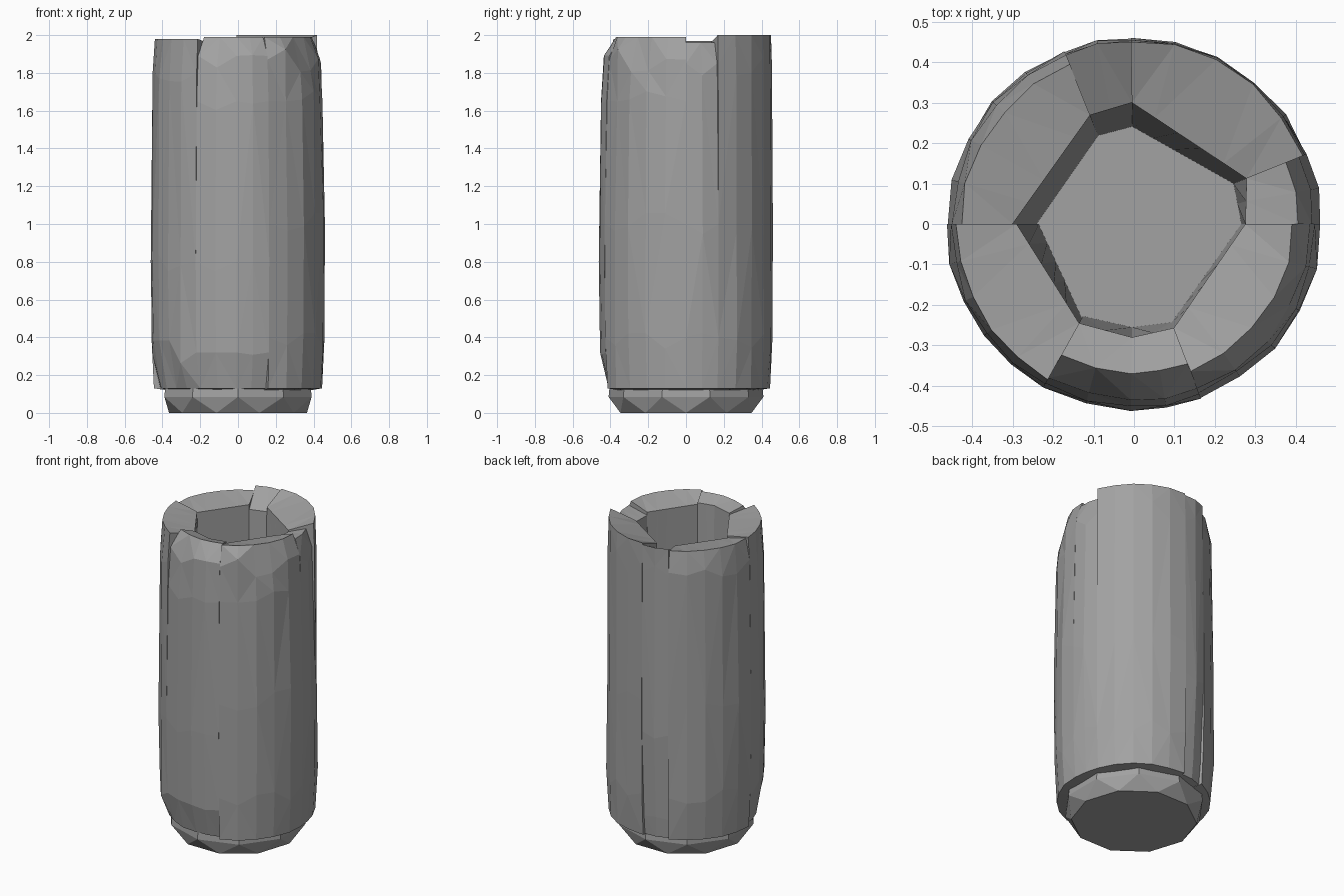
import bpy, bmesh, random
from math import radians, cos, sin

random.seed(4)
if "Cube" in bpy.data.objects:
    bpy.data.objects.remove(bpy.data.objects["Cube"])

stone = bpy.data.materials.new("stone grey")
stone.use_nodes = True
GREY = (0.36, 0.36, 0.36, 1)
stone.diffuse_color = GREY
stone.node_tree.nodes["Principled BSDF"].inputs["Base Color"].default_value = GREY


def polar(r, deg, z):
    return (r * cos(radians(deg)), r * sin(radians(deg)), z)


def finish(name, bm):
    bmesh.ops.recalc_face_normals(bm, faces=bm.faces[:])
    mesh = bpy.data.meshes.new(name)
    bm.to_mesh(mesh)
    bm.free()
    mesh.materials.append(stone)
    obj = bpy.data.objects.new(name, mesh)
    bpy.context.collection.objects.link(obj)
    return obj


def stave(name, a0, a1, steps, rim_in, floor_in, top, bottom):
    """Wall block: curved hewn outside, one flat inner face.
    top and bottom are outer profiles of (radius, height) from rim to foot."""
    bm = bmesh.new()
    outer = top + bottom
    columns = []
    for i in range(steps + 1):
        t = i / steps
        ang = a0 + (a1 - a0) * t
        edge = i in (0, steps)
        col = []
        for k, (r, z) in enumerate(outer):
            # irregular chipping along the shoulders only
            dz = 0 if edge or k in (0, len(outer) - 1) else random.uniform(-0.07, 0.07)
            dr = 0 if edge else random.uniform(-0.004, 0.006)
            col.append(bm.verts.new(polar(r + dr, ang, z + dz)))
        # inner vertices lie on the chord between the two seam points
        for ends, z in ((floor_in, 0.1), (rim_in, rim_in[2])):
            p, q = polar(ends[0], a0, z), polar(ends[1], a1, z)
            col.append(bm.verts.new([p[j] + (q[j] - p[j]) * t for j in range(3)]))
        columns.append(col)
    n = len(columns[0])
    for c, d in zip(columns, columns[1:]):
        for k in range(n):
            m = (k + 1) % n
            quad = (c[k], d[k], d[m], c[m])
            bm.faces.new(quad)
    bm.faces.new(columns[0])
    bm.faces.new(columns[-1])
    bmesh.ops.triangulate(bm, faces=bm.faces[:])
    return finish(name, bm)


# Rim and foot styles
sharp = [(0.45, 1.99), (0.453, 1.82)]
blunt = [(0.425, 1.97), (0.45, 1.84)]
worn = [(0.37, 1.99), (0.435, 1.89), (0.45, 1.65)]
round_foot = [(0.462, 0.8), (0.455, 0.32), (0.41, 0.13)]
straight_foot = [(0.46, 1.0), (0.458, 0.4), (0.445, 0.13)]

# Eight wall blocks round the cup
stave("wall_back_left", 22, 91, 5, (0.3, 0.3, 1.94), (0.265, 0.24), [(0.45, 2.0), (0.455, 1.84)], straight_foot)
stave("wall_back", 91, 112, 2, (0.3, 0.29, 1.91), (0.24, 0.235), sharp, [(0.458, 0.8), (0.435, 0.25), (0.425, 0.13)])
stave("wall_back_right", 112, 180, 5, (0.29, 0.3, 1.94), (0.235, 0.24), blunt, straight_foot)
stave("wall_front_right", 180, 241, 5, (0.29, 0.28, 1.95), (0.235, 0.265), [(0.44, 1.98), (0.452, 1.8)], round_foot)
stave("wall_front_a", 241, 269, 2, (0.28, 0.28, 1.96), (0.26, 0.255), worn, round_foot)
stave("wall_front_b", 269, 291, 2, (0.28, 0.275, 1.96), (0.255, 0.26), worn, round_foot)
stave("wall_front_left", 291, 360, 5, (0.275, 0.275, 1.95), (0.26, 0.265), [(0.39, 1.99), (0.435, 1.87), (0.447, 1.65)], straight_foot)
stave("wall_left", 0, 22, 2, (0.275, 0.3, 1.93), (0.265, 0.265), [(0.405, 1.96), (0.44, 1.85)], straight_foot)

# Faceted base plug: staggered rings give the triangular chips
bm = bmesh.new()
sides = 10
rings = []
for r, z, shift in ((0.365, 0, 0), (0.41, 0.085, 18), (0.405, 0.135, 18)):
    rings.append([bm.verts.new(polar(r, 360 / sides * i + shift, z)) for i in range(sides)])
for lo, hi in zip(rings, rings[1:]):
    for i in range(sides):
        j = (i + 1) % sides
        bm.faces.new((lo[i], lo[j], hi[i]))
        bm.faces.new((lo[j], hi[j], hi[i]))
bm.faces.new(rings[0])
bm.faces.new(rings[-1])
finish("base", bm)
